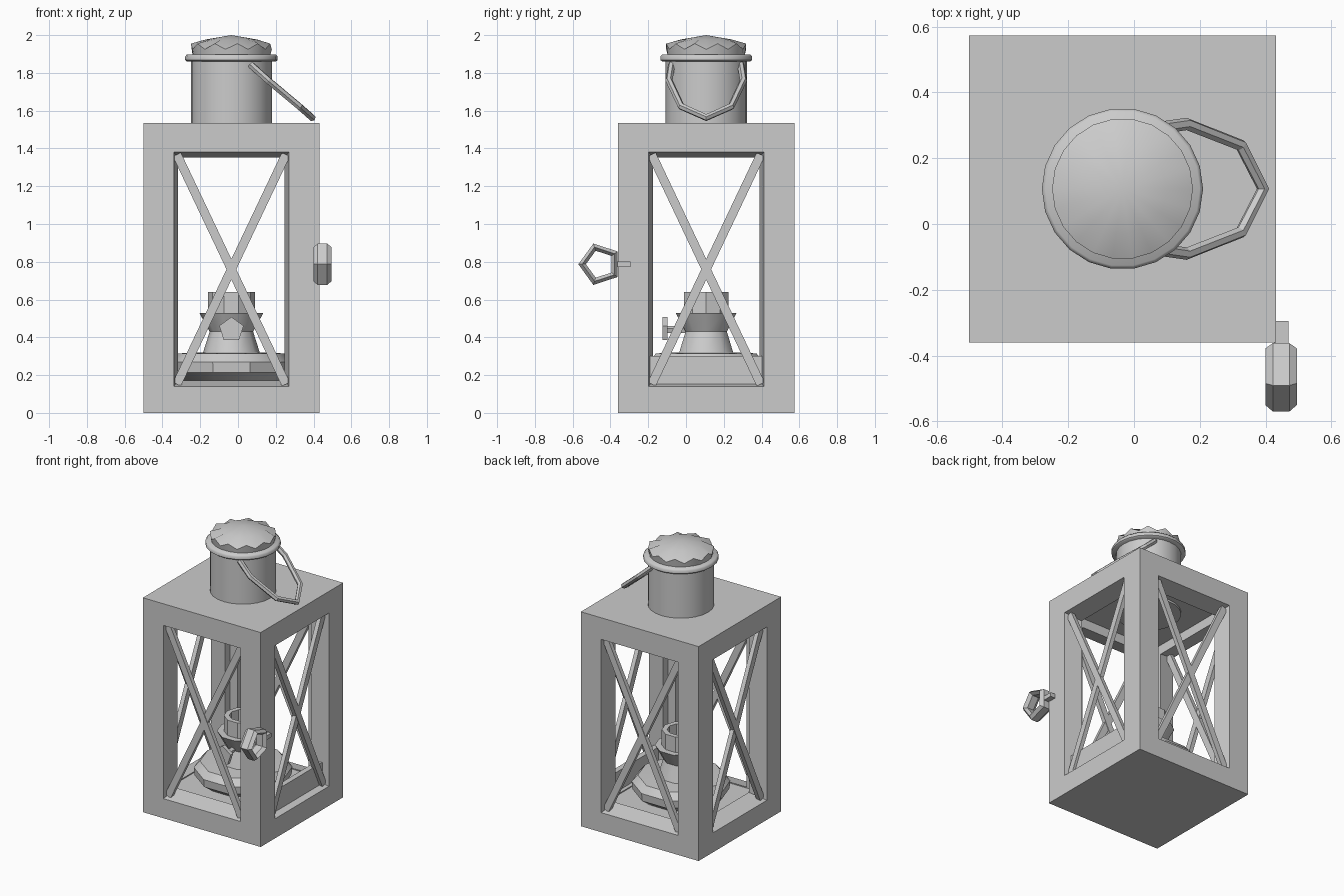
import bpy, bmesh
from math import pi, cos, sin, atan2, hypot, radians
from mathutils import Matrix, Vector

if "Cube" in bpy.data.objects:
    bpy.data.objects.remove(bpy.data.objects["Cube"])

CX, CY = -0.035, 0.107
HALF = 0.4665


def finish(name, bm, smooth=None):
    bmesh.ops.remove_doubles(bm, verts=bm.verts, dist=1e-5)
    bmesh.ops.recalc_face_normals(bm, faces=bm.faces)
    me = bpy.data.meshes.new(name)
    bm.to_mesh(me)
    bm.free()
    if smooth:
        me.shade_smooth()
        me.set_sharp_from_angle(angle=radians(smooth))
    ob = bpy.data.objects.new(name, me)
    bpy.context.collection.objects.link(ob)
    return ob


def loft(bm, rings, closed=False):
    rows = [[bm.verts.new(p) for p in r] for r in rings]
    pairs = list(zip(rows, rows[1:])) + ([(rows[-1], rows[0])] if closed else [])
    for a, b in pairs:
        n = len(a)
        for i in range(n):
            j = (i + 1) % n
            bm.faces.new((a[i], a[j], b[j], b[i]))


def lathe(name, profile, sides, mat, phase=0.0, closed=False, smooth=None, ripple=None):
    """Revolve (radius, height) points round z, then place with mat."""
    bm = bmesh.new()
    rings = []
    for k, (r, z) in enumerate(profile):
        ring = []
        for i in range(sides):
            a = phase + 2 * pi * i / sides
            dz = ripple[k] * (i % 2) if ripple else 0
            ring.append(mat @ Vector((r * cos(a), r * sin(a), z + dz)))
        rings.append(ring)
    loft(bm, rings, closed)
    return finish(name, bm, smooth)


def box(name, size, mat):
    bm = bmesh.new()
    bmesh.ops.create_cube(bm, size=1, matrix=mat @ Matrix.Diagonal((*size, 1)))
    return finish(name, bm)


def side(i):
    """Frame of wall i: local -y points outward (0 is the front, 1 the right)."""
    return Matrix.Translation((CX, CY, 0)) @ Matrix.Rotation(i * pi / 2, 4, 'Z')


# Hollow body: nested rectangles on each wall make the bevelled windows
bm = bmesh.new()
walls = [(HALF, 0, 1.535, HALF), (0.305, 0.14, 1.38, HALF),
         (0.282, 0.172, 1.352, 0.34), (0.34, 0.165, 1.42, 0.34)]
for s in range(4):
    loft(bm, [[side(s) @ Vector(p) for p in
               ((-w, -d, lo), (w, -d, lo), (w, -d, hi), (-w, -d, hi))]
              for w, lo, hi, d in walls])
for w, z in ((HALF, 0), (HALF, 1.535), (0.34, 0.165), (0.34, 1.42)):
    bm.faces.new([bm.verts.new((CX + sx * w, CY + sy * w, z))
                  for sx, sy in ((-1, -1), (1, -1), (1, 1), (-1, 1))])
finish("lantern_body", bm)

# Crossed bars in the four windows
dx, dz = 0.56, 1.18
for s in range(4):
    for sign in (-1, 1):
        tilt = Matrix.Rotation(sign * atan2(dx, dz), 4, 'Y')
        box(f"cross_bar_{s}_{'a' if sign < 0 else 'b'}", (0.047, 0.03, hypot(dx, dz) + 0.04),
            side(s) @ Matrix.Translation((0, -0.425 + 0.002 * sign, 0.76)) @ tilt)

# Low sill panel inside the right window
box("right_sill_panel", (0.61, 0.04, 0.16), side(1) @ Matrix.Translation((0, -0.40, 0.222)))

# Oil lamp with open burner
axis = Matrix.Translation((CX, CY, 0))
lathe("oil_lamp", [(0, 0.168), (0.25, 0.168), (0.315, 0.215), (0.32, 0.27), (0.28, 0.315),
                   (0.15, 0.32), (0.115, 0.43), (0.17, 0.53), (0.125, 0.53), (0.125, 0.64),
                   (0.09, 0.64), (0.09, 0.54), (0, 0.54)], 10, axis, smooth=35)
lathe("wick_knob", [(0, 0.125), (0.068, 0.125), (0.068, 0.098), (0.02, 0.098), (0.02, -0.05), (0, -0.05)],
      5, Matrix.Translation((CX, 0, 0.44)) @ Matrix.Rotation(pi / 2, 4, 'X'), pi / 2)

# Chimney, rim and fluted cap
lathe("chimney", [(0, 1.405), (0.215, 1.405), (0.215, 1.87), (0, 1.87)], 24, axis, smooth=30)
lathe("cap_rim", [(0, 1.86), (0.235, 1.86), (0.245, 1.868), (0.245, 1.887), (0.235, 1.898), (0, 1.898)],
      22, axis, smooth=50)
lathe("cap_dome", [(0.205, 1.89), (0.214, 1.925), (0.135, 1.977), (0, 2.0)], 22, axis,
      smooth=60, ripple=[0, 0.03, 0, 0])

# Swing handle hanging to the right
cu = bpy.data.curves.new("swing_handle", 'CURVE')
cu.dimensions = '3D'
half = [(0.065, -0.183, 1.845), (0.16, -0.197, 1.76), (0.325, -0.132, 1.622)]
pts = half + [(0.392, 0, 1.563)] + [(x, -y, z) for x, y, z in reversed(half)]
sp = cu.splines.new('POLY')
sp.points.add(len(pts) - 1)
for p, (x, y, z) in zip(sp.points, pts):
    p.co = (x, CY + y, z, 1)
cu.bevel_depth = 0.019
cu.bevel_resolution = 1
cu.use_fill_caps = True
sp.use_smooth = False
bpy.context.collection.objects.link(bpy.data.objects.new("swing_handle", cu))

# Five-sided door ring and its pin
lathe("door_ring", [(0.115, -0.025), (0.115, 0.025), (0.095, 0.048), (0.075, 0.025),
                    (0.075, -0.025), (0.095, -0.048)], 5,
      Matrix.Translation((0.447, -0.455, 0.787)) @ Matrix.Rotation(pi / 2, 4, 'Y'),
      -pi / 2, closed=True)
box("door_pin", (0.045, 0.08, 0.03), Matrix.Translation((0.4475, -0.335, 0.787)))
